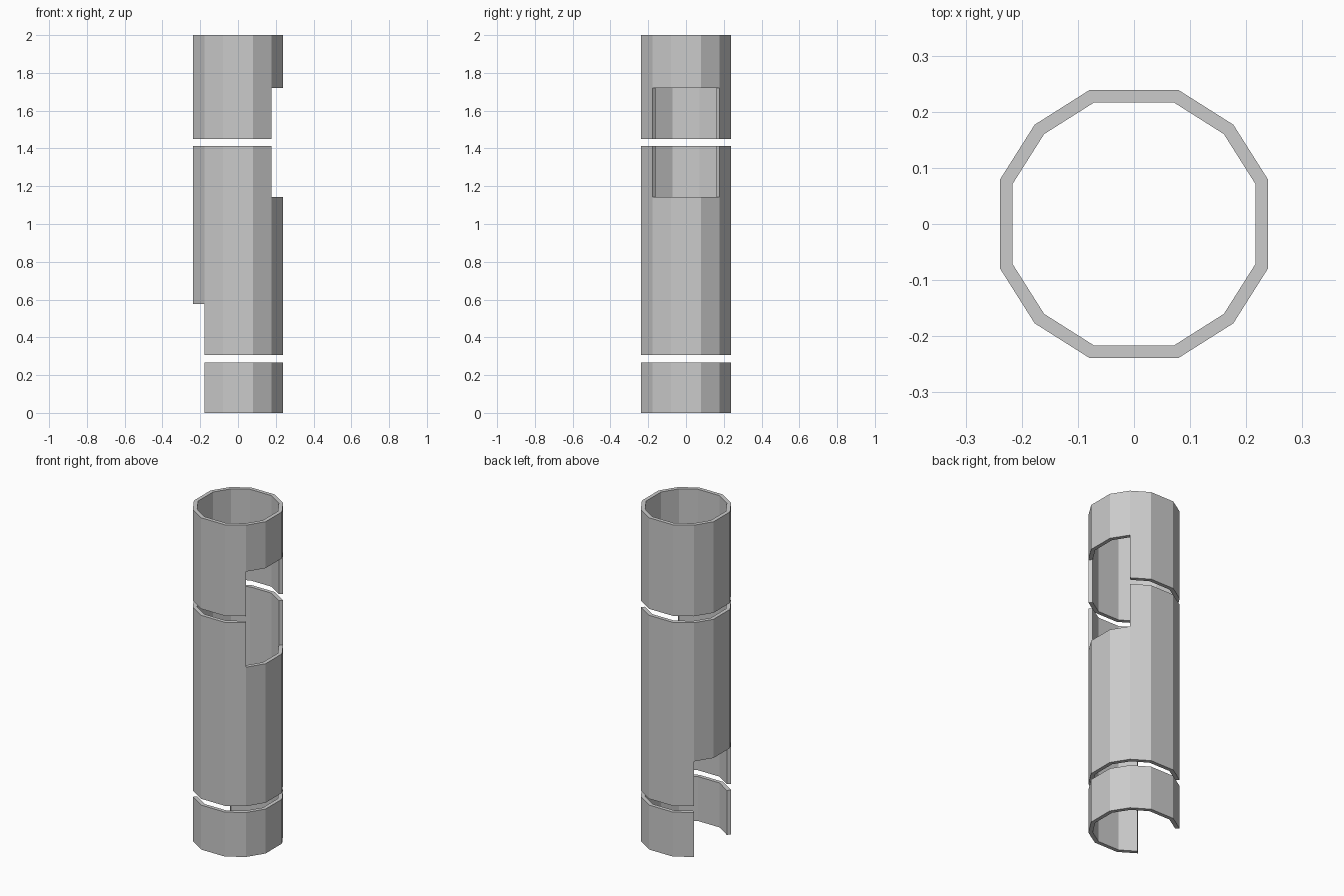
import bpy, bmesh

if "Cube" in bpy.data.objects:
    bpy.data.objects.remove(bpy.data.objects["Cube"])

# Twelve-sided outline, one quadrant turned four times, starting at the 45 degree corner
QUAD = [(0.177, 0.177), (0.079, 0.239), (-0.079, 0.239)]
OUTLINE = []
for _ in range(4):
    OUTLINE += QUAD
    QUAD = [(-y, x) for x, y in QUAD]
INNER = 0.905                      # inner wall as a share of the outer radius
LEFT, RIGHT = {3, 4, 5}, {9, 10, 11}   # panels facing -x and +x


def tube(name, levels, open_panels):
    """Walled tube; open_panels[k] lists the panels left out of band k."""
    n, bands = len(OUTLINE), len(levels) - 1
    bm = bmesh.new()
    outer = [[bm.verts.new((x, y, z)) for x, y in OUTLINE] for z in levels]
    inner = [[bm.verts.new((x * INNER, y * INNER, z)) for x, y in OUTLINE] for z in levels]

    def solid(k, i):
        return 0 <= k < bands and i % n not in open_panels[k]

    for k in range(bands):
        for i in range(n):
            if not solid(k, i):
                continue
            j = (i + 1) % n
            # outer and inner wall
            bm.faces.new((outer[k][i], outer[k][j], outer[k + 1][j], outer[k + 1][i]))
            bm.faces.new((inner[k][j], inner[k][i], inner[k + 1][i], inner[k + 1][j]))
            # rims and window edges wherever the neighbour is missing
            for dk, row in ((-1, k), (1, k + 1)):
                if not solid(k + dk, i):
                    bm.faces.new((outer[row][i], outer[row][j], inner[row][j], inner[row][i]))
            for di, col in ((-1, i), (1, j)):
                if not solid(k, i + di):
                    bm.faces.new((outer[k][col], outer[k + 1][col],
                                  inner[k + 1][col], inner[k][col]))
    loose = [v for v in bm.verts if not v.link_faces]
    bmesh.ops.delete(bm, geom=loose, context='VERTS')
    bmesh.ops.recalc_face_normals(bm, faces=bm.faces)
    mesh = bpy.data.meshes.new(name)
    bm.to_mesh(mesh)
    bm.free()
    obj = bpy.data.objects.new(name, mesh)
    bpy.context.collection.objects.link(obj)
    return obj


# Three stacked tube sections with narrow gaps; doorways on the left and right
tube("lower_tube", [0, 0.268], [LEFT])
tube("middle_tube", [0.306, 0.576, 1.144, 1.412], [LEFT, set(), RIGHT])
tube("upper_tube", [1.451, 1.72, 2.0], [RIGHT, set()])
